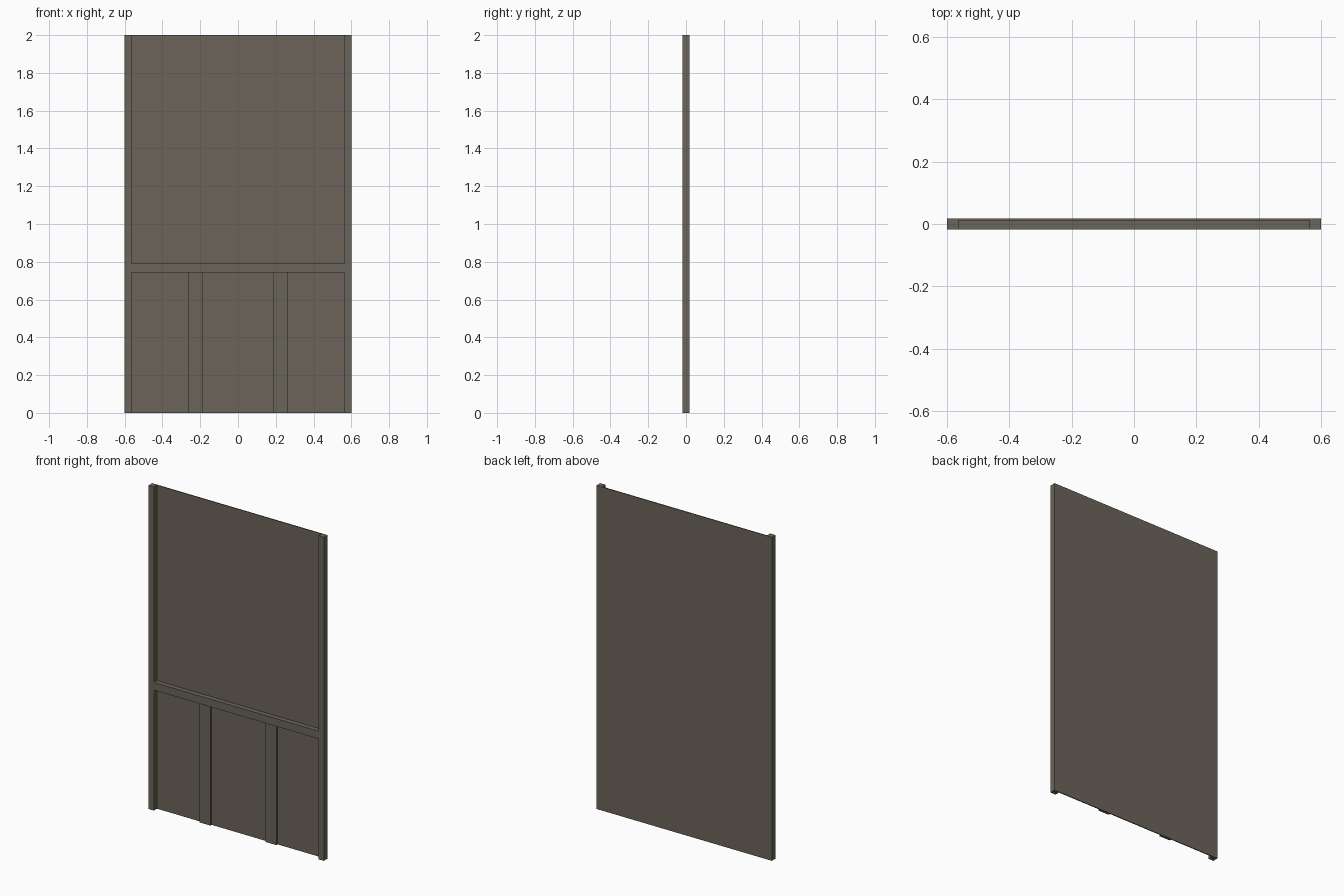
import bpy

if "Cube" in bpy.data.objects:
    bpy.data.objects.remove(bpy.data.objects["Cube"])


def material(name, rgb):
    m = bpy.data.materials.new(name)
    m.diffuse_color = (*rgb, 1.0)
    m.use_nodes = True
    m.node_tree.nodes["Principled BSDF"].inputs["Base Color"].default_value = m.diffuse_color
    return m


panel_mat = material("brown grey panel", (0.150, 0.126, 0.100))
frame_mat = material("olive grey frame", (0.143, 0.130, 0.100))


def box(name, x, y, z, mat):
    """Axis-aligned box from (min, max) ranges."""
    bpy.ops.mesh.primitive_cube_add(size=1)
    o = bpy.context.object
    o.name = name
    o.location = [(a + b) / 2 for a, b in (x, y, z)]
    o.scale = [b - a for a, b in (x, y, z)]
    bpy.ops.object.transform_apply(location=True, rotation=False, scale=True)
    o.data.materials.append(mat)
    return o


FRONT, BACK, SHEET = -0.018, 0.018, 0.012   # depth levels
POST, HALF = 0.563, 0.6                     # inner and outer post edges

# thin backing sheet between the posts
box("back_panel", (-POST, POST), (SHEET, BACK), (0, 2), panel_mat)

# side posts and the shallower lower stiles, mirrored
for side, label in ((-1, "left"), (1, "right")):
    box(label + "_post", sorted((side * POST, side * HALF)),
        (FRONT, BACK), (0, 2), frame_mat)
    box(label + "_stile", sorted((side * 0.188, side * 0.263)),
        (0.0, SHEET), (0, 0.744), frame_mat)

# horizontal rail flush with the posts
box("cross_rail", (-POST, POST), (FRONT, SHEET), (0.744, 0.792), frame_mat)
